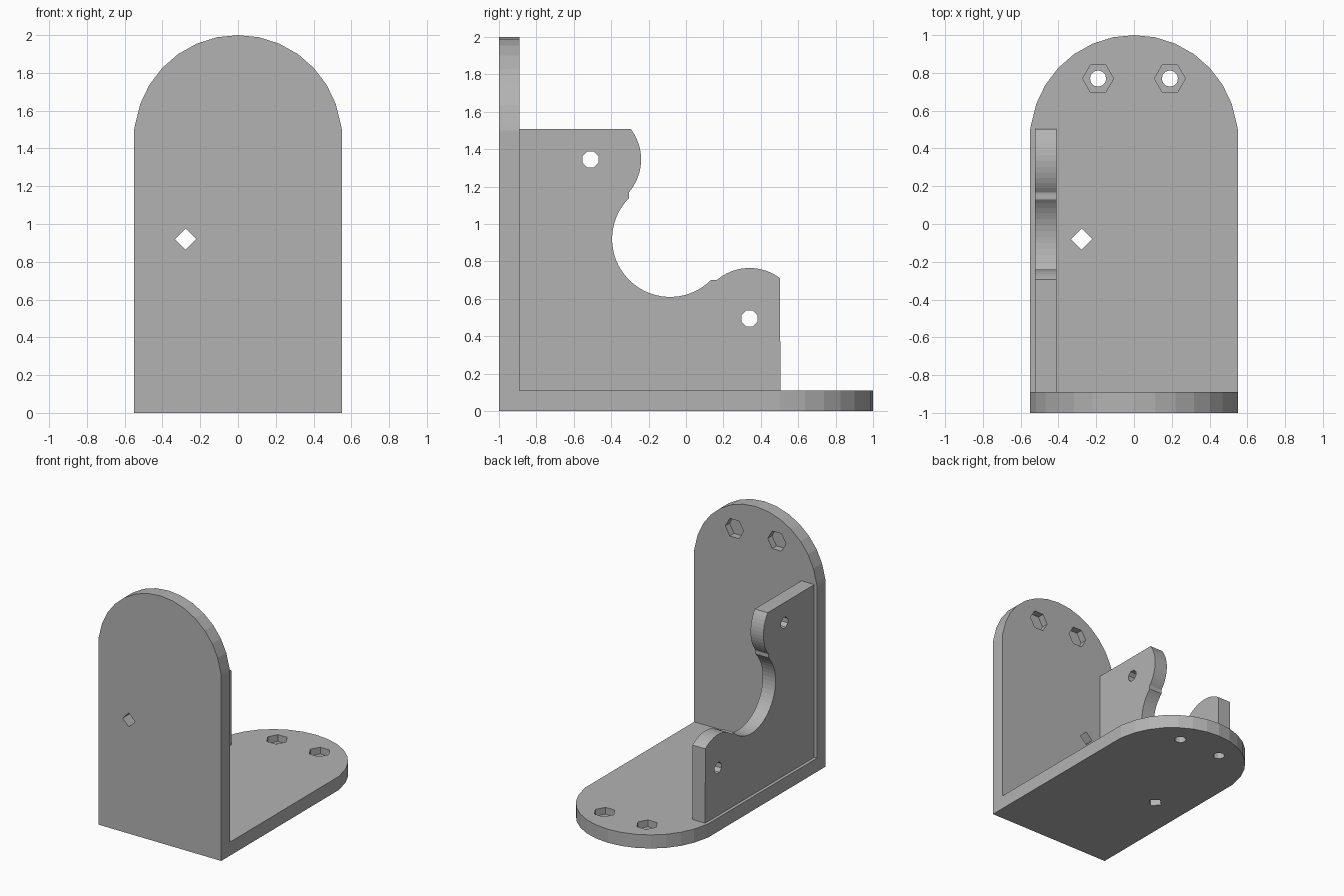
import bpy, bmesh
from math import sin, cos, pi, radians
from mathutils import Matrix

old = bpy.data.objects.get("Cube")
if old:
    bpy.data.objects.remove(old)

T = 0.11          # plate thickness
HALF = 0.55       # half width of the plates

grey = bpy.data.materials.new("grey_plastic")
grey.use_nodes = True
GREY = (0.45, 0.45, 0.45, 1)
grey.diffuse_color = GREY
grey.node_tree.nodes["Principled BSDF"].inputs["Base Color"].default_value = GREY


def arc(cu, cv, r, a0, a1, n):
    """Points on an arc, angles in degrees."""
    angles = [radians(a0 + (a1 - a0) * i / n) for i in range(n + 1)]
    return [(cu + r * cos(a), cv + r * sin(a)) for a in angles]


def ngon(cu, cv, r, n, turn=0):
    return arc(cu, cv, r, turn, turn + 360, n)[:-1]


def prism(name, outline, w0, w1, matrix):
    """Extrude a flat outline from w0 to w1, then place it with a matrix."""
    bm = bmesh.new()
    face = bm.faces.new([bm.verts.new((u, v, w0)) for u, v in outline])
    top = bmesh.ops.extrude_face_region(bm, geom=[face])["geom"]
    bmesh.ops.translate(bm, vec=(0, 0, w1 - w0),
                        verts=[g for g in top if isinstance(g, bmesh.types.BMVert)])
    bm.transform(matrix)
    bmesh.ops.recalc_face_normals(bm, faces=bm.faces)
    mesh = bpy.data.meshes.new(name)
    bm.to_mesh(mesh)
    bm.free()
    mesh.materials.append(grey)
    obj = bpy.data.objects.new(name, mesh)
    bpy.context.scene.collection.objects.link(obj)
    return obj


def combine(obj, tool, operation):
    """Apply a boolean and discard the tool object."""
    mod = obj.modifiers.new("boolean", "BOOLEAN")
    mod.operation, mod.object, mod.solver = operation, tool, "EXACT"
    bpy.context.view_layer.objects.active = obj
    bpy.ops.object.modifier_apply(modifier=mod.name)
    bpy.data.objects.remove(tool)


def cut(obj, outline, w0, w1, matrix):
    combine(obj, prism("cutter", outline, w0, w1, matrix), "DIFFERENCE")


# Placements: lying plate, upright plate (y and z swapped), side web
LYING = Matrix.Translation((0, -1, 0))
UPRIGHT = Matrix(((1, 0, 0, 0), (0, 0, 1, -1), (0, 1, 0, 0), (0, 0, 0, 1)))
SIDE = Matrix(((0, 0, 1, 0), (1, 0, 0, 0), (0, 1, 0, 0), (0, 0, 0, 1)))

# Round-ended plate outline, with a tiny step where the curve meets the sides
plate = [(-HALF, 0), (HALF, 0), (HALF, 1.5)]
plate += arc(0, 1.45, HALF, 8, 172, 14) + [(-HALF, 1.5)]


def make_plate(name, matrix):
    obj = prism(name, plate, 0, T, matrix)
    for u in (-0.19, 0.19):
        cut(obj, ngon(u, 1.77, 0.043, 12), -0.1, 0.3, matrix)     # screw hole
        cut(obj, ngon(u, 1.77, 0.082, 6), T / 2, 0.3, matrix)     # nut pocket
    cut(obj, ngon(-0.277, 0.92, 0.056, 4), -0.1, 0.3, matrix)     # square hole
    return obj


# L-shaped bracket
bracket = make_plate("bracket_plates", UPRIGHT)
combine(bracket, make_plate("base_plate", LYING), "UNION")

# Side web with rounded lugs and a large round cut-out
web = [(-1 + T, T), (0.505, T)]
web += arc(0.34, 0.495, 0.27, 53, 130, 12)
web += [(0.155, 0.70), (0.13, 0.70)]
web += arc(-0.085, 0.92, 0.31, -45, -225, 30)
web += [(-0.305, 1.14), (-0.305, 1.165)]
web += arc(-0.51, 1.345, 0.27, -40, 37, 12)
web += [(-1 + T, 1.508)]
side_web = prism("side_web", web, -0.525, -0.41, SIDE)
for y, z in ((-0.51, 1.345), (-0.51, 0.495), (0.34, 0.495)):
    cut(side_web, ngon(y, z, 0.046, 8, 22.5), -0.7, -0.3, SIDE)   # mounting hole
